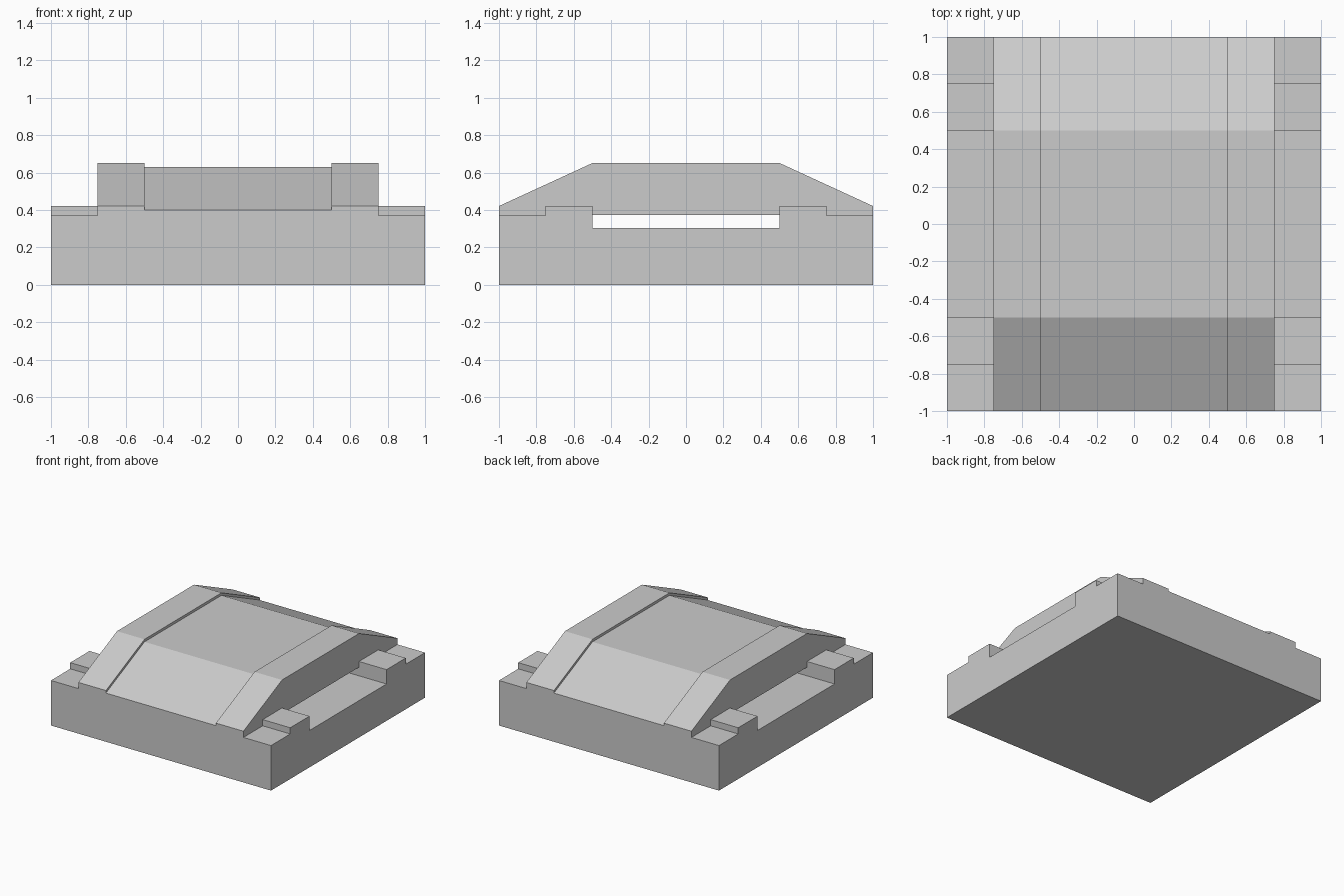
import bpy
import bmesh

if "Cube" in bpy.data.objects:
    bpy.data.objects.remove(bpy.data.objects["Cube"])


def extrude_profile(name, profile, x0, x1):
    """Extrude a closed (y, z) profile along x."""
    bm = bmesh.new()
    face = bm.faces.new([bm.verts.new((x0, y, z)) for y, z in profile])
    ext = bmesh.ops.extrude_face_region(bm, geom=[face], use_keep_orig=True)
    verts = [v for v in ext["geom"] if isinstance(v, bmesh.types.BMVert)]
    bmesh.ops.translate(bm, verts=verts, vec=(x1 - x0, 0, 0))
    bmesh.ops.recalc_face_normals(bm, faces=bm.faces)
    mesh = bpy.data.meshes.new(name)
    bm.to_mesh(mesh)
    bm.free()
    obj = bpy.data.objects.new(name, mesh)
    bpy.context.collection.objects.link(obj)
    return obj


def symmetric(half):
    """Complete a profile given for positive y with its mirror image."""
    return half + [(-y, z) for y, z in reversed(half)]


LEDGE, SLOT, PAD = 0.37, 0.303, 0.421


def hood_profile(drop):
    # arched top, with a shallow notch leaving the slot open underneath
    return symmetric([(0.5, 0.374), (0.5, LEDGE), (1, LEDGE),
                      (1, PAD - drop), (0.5, 0.651 - drop)])


# base block with a full-width slot across the middle
extrude_profile("base", symmetric([(1, 0), (1, LEDGE), (0.5, LEDGE), (0.5, SLOT)]), -1, 1)

# recessed centre panel of the hood
extrude_profile("hood_panel", hood_profile(0.021), -0.5, 0.5)

for side, s in (("left", -1), ("right", 1)):
    # raised hood rails
    extrude_profile(f"hood_rail_{side}", hood_profile(0), 0.5 * s, 0.75 * s)
    # raised pads beside the slot
    for end, e in (("front", -1), ("back", 1)):
        pad = [(0.5 * e, LEDGE), (0.75 * e, LEDGE), (0.75 * e, PAD), (0.5 * e, PAD)]
        extrude_profile(f"pad_{end}_{side}", pad, 0.75 * s, s)
